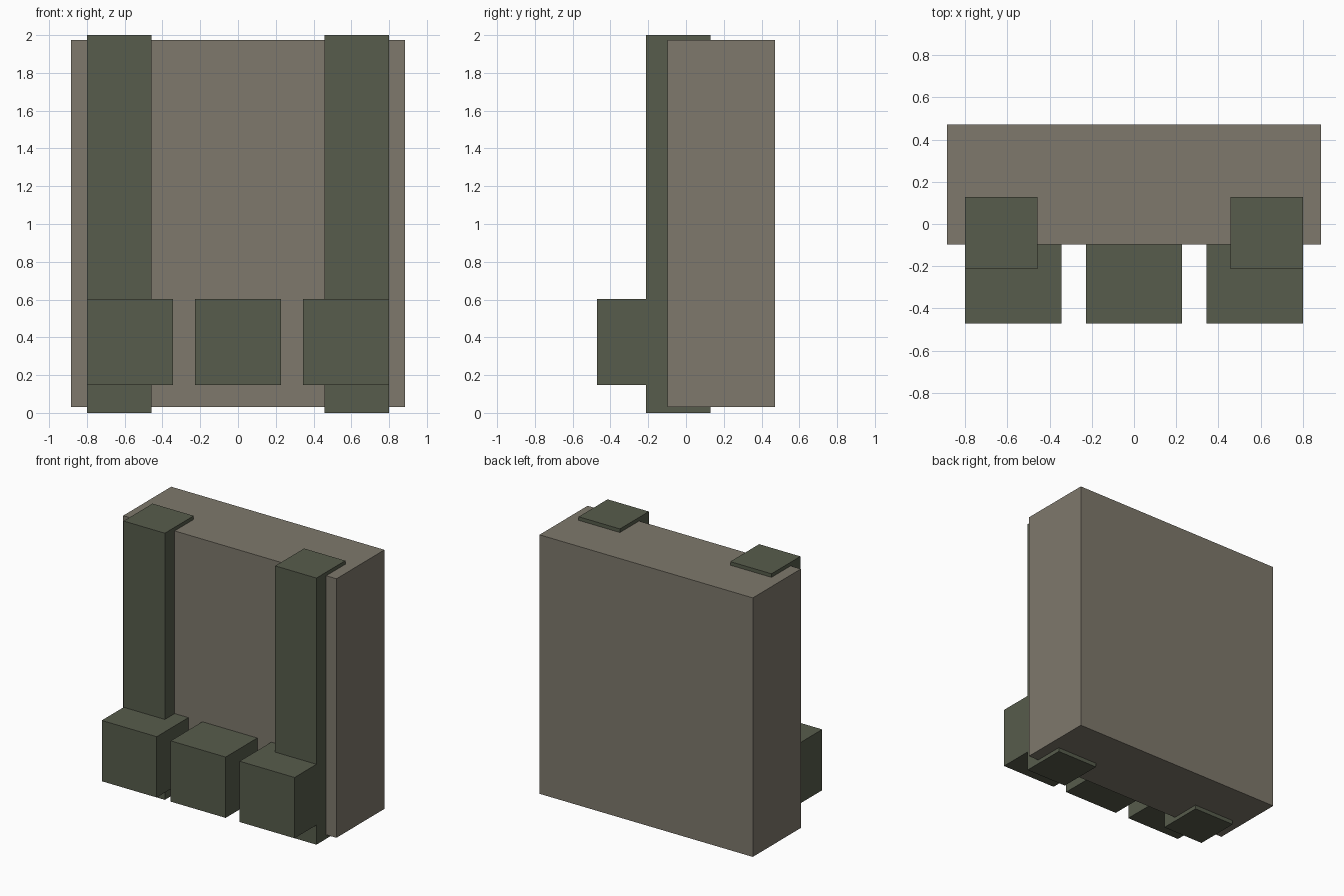
import bpy

if "Cube" in bpy.data.objects:
    bpy.data.objects.remove(bpy.data.objects["Cube"])


def material(name, color):
    mat = bpy.data.materials.new(name)
    mat.diffuse_color = (*color, 1)
    mat.use_nodes = True
    mat.node_tree.nodes["Principled BSDF"].inputs["Base Color"].default_value = mat.diffuse_color
    return mat


def box(name, low, high, mat):
    """Axis-aligned box between two opposite corners."""
    centre = [(a + b) / 2 for a, b in zip(low, high)]
    bpy.ops.mesh.primitive_cube_add(size=1, location=centre)
    obj = bpy.context.object
    obj.name = name
    obj.scale = [b - a for a, b in zip(low, high)]
    bpy.ops.object.transform_apply(location=False, rotation=False, scale=True)
    obj.data.materials.append(mat)
    return obj


tan = material("tan_cloth", (0.21, 0.19, 0.15))
green = material("green_webbing", (0.095, 0.107, 0.072))

# Main slab
box("body", (-0.885, -0.097, 0.03), (0.885, 0.472, 1.973), tan)

# Vertical straps, one per side
for side, x in (("left", -0.629), ("right", 0.629)):
    box(f"strap_{side}", (x - 0.171, -0.213, 0), (x + 0.171, 0.129, 2), green)

# Row of three cube pouches along the lower front
for side, x in (("left", -0.572), ("middle", 0), ("right", 0.572)):
    box(f"pouch_{side}", (x - 0.228, -0.472, 0.147), (x + 0.228, -0.016, 0.603), green)
